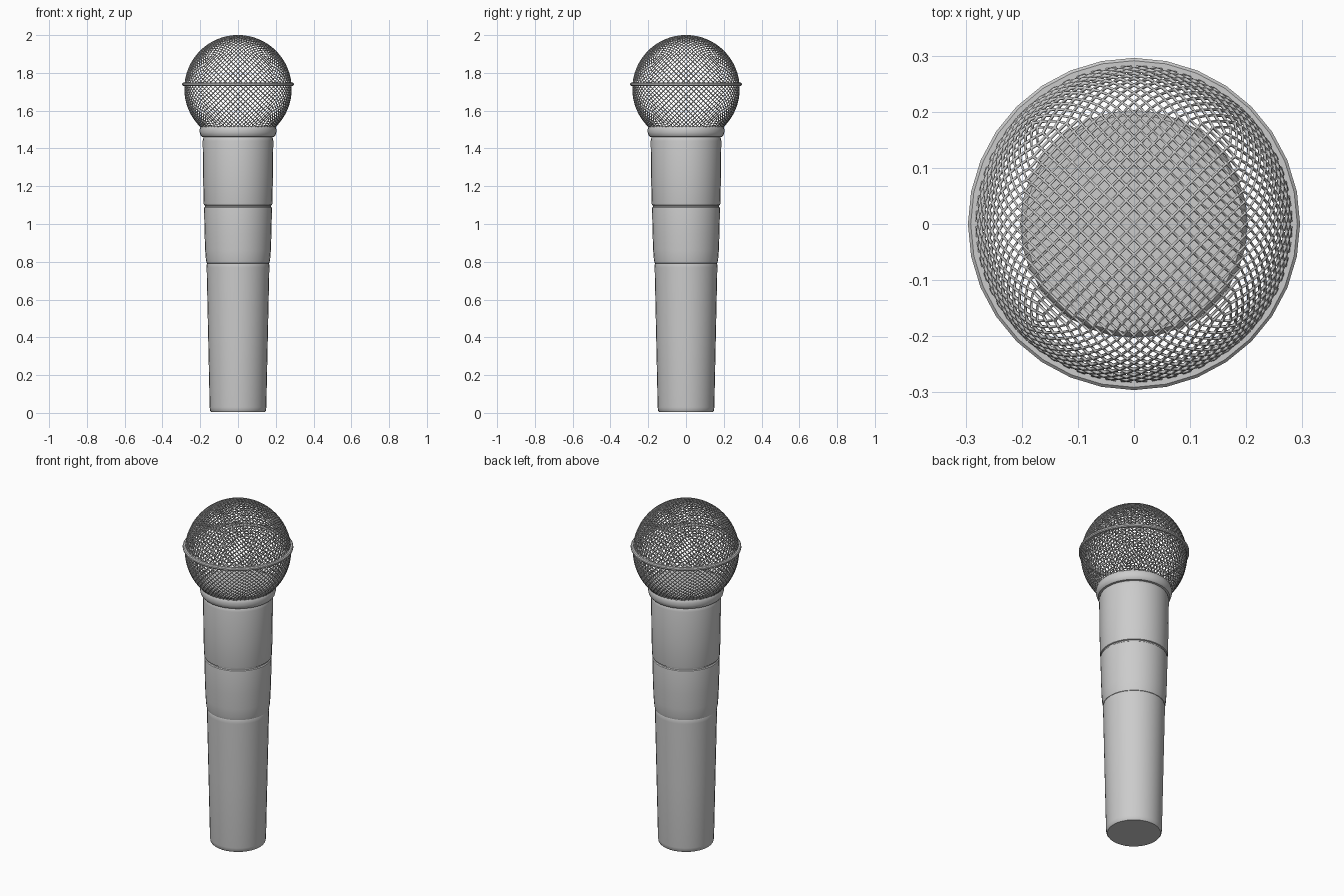
import bpy, bmesh, math
from mathutils import Vector

if "Cube" in bpy.data.objects:
    bpy.data.objects.remove(bpy.data.objects["Cube"])

BALL_R, BALL_Z = 0.281, 1.716
SIDES = 32


def finish(bm, name, angle=35):
    bmesh.ops.recalc_face_normals(bm, faces=bm.faces)
    me = bpy.data.meshes.new(name)
    bm.to_mesh(me)
    bm.free()
    ob = bpy.data.objects.new(name, me)
    bpy.context.collection.objects.link(ob)
    bpy.ops.object.select_all(action='DESELECT')
    ob.select_set(True)
    bpy.context.view_layer.objects.active = ob
    bpy.ops.object.shade_smooth_by_angle(angle=math.radians(angle))
    return ob


def lathe(name, profile, closed=False):
    """Spin (radius, z) points round z; open profiles get capped ends."""
    bm = bmesh.new()
    rings = []
    for r, z in profile:
        rings.append([bm.verts.new((r * math.cos(2 * math.pi * i / SIDES),
                                    r * math.sin(2 * math.pi * i / SIDES), z))
                      for i in range(SIDES)])
    pairs = list(zip(rings, rings[1:]))
    if closed:
        pairs.append((rings[-1], rings[0]))
    for a, b in pairs:
        for i in range(SIDES):
            j = (i + 1) % SIDES
            bm.faces.new((a[i], a[j], b[j], b[i]))
    if not closed:
        bm.faces.new(rings[0])
        bm.faces.new(rings[-1])
    return finish(bm, name)


# handle: tapered lower grip, flared switch section, upper body with groove
lathe("lower_handle", [(0.138, 0.005), (0.143, 0.005), (0.148, 0.012), (0.150, 0.03),
                       (0.158, 0.40), (0.166, 0.77), (0.166, 0.785), (0.163, 0.795)])
lathe("middle_handle", [(0.160, 0.79), (0.166, 0.793), (0.170, 0.81), (0.174, 0.86),
                        (0.177, 0.95), (0.180, 1.08), (0.179, 1.088), (0.174, 1.092)])
lathe("groove", [(0.174, 1.085), (0.174, 1.105)])
lathe("upper_handle", [(0.174, 1.098), (0.180, 1.101), (0.182, 1.11), (0.185, 1.25),
                       (0.187, 1.44), (0.184, 1.455), (0.178, 1.465)])

# rounded collar under the grille
lathe("collar", [(0.178, 1.460), (0.192, 1.462), (0.199, 1.470), (0.203, 1.485),
                 (0.203, 1.500), (0.200, 1.513), (0.194, 1.520), (0.180, 1.520)])

# band round the ball
lathe("grille_band", [(0.278, 1.731), (0.291, 1.731), (0.296, 1.736), (0.296, 1.744),
                      (0.291, 1.749), (0.278, 1.749)], closed=True)

# ball grille: cube sphere turned into a diamond lattice, then wired
N = 16
bm = bmesh.new()
bmesh.ops.create_cube(bm, size=2)
bmesh.ops.subdivide_edges(bm, edges=bm.edges[:], cuts=N - 1, use_grid_fill=True)
old_edges = bm.edges[:]
bmesh.ops.poke(bm, faces=bm.faces[:])
bmesh.ops.dissolve_edges(bm, edges=old_edges, use_verts=False)
for v in bm.verts:
    d = Vector([math.tan(c * math.pi / 4) for c in v.co]).normalized()
    v.co = d * BALL_R + Vector((0, 0, BALL_Z))
low = [f for f in bm.faces if f.calc_center_median().z < 1.505]
bmesh.ops.delete(bm, geom=low, context='FACES')
grille = finish(bm, "ball_grille", 60)
wire = grille.modifiers.new("wire", 'WIREFRAME')
wire.thickness = 0.007
wire.offset = 0
wire.use_even_offset = False
